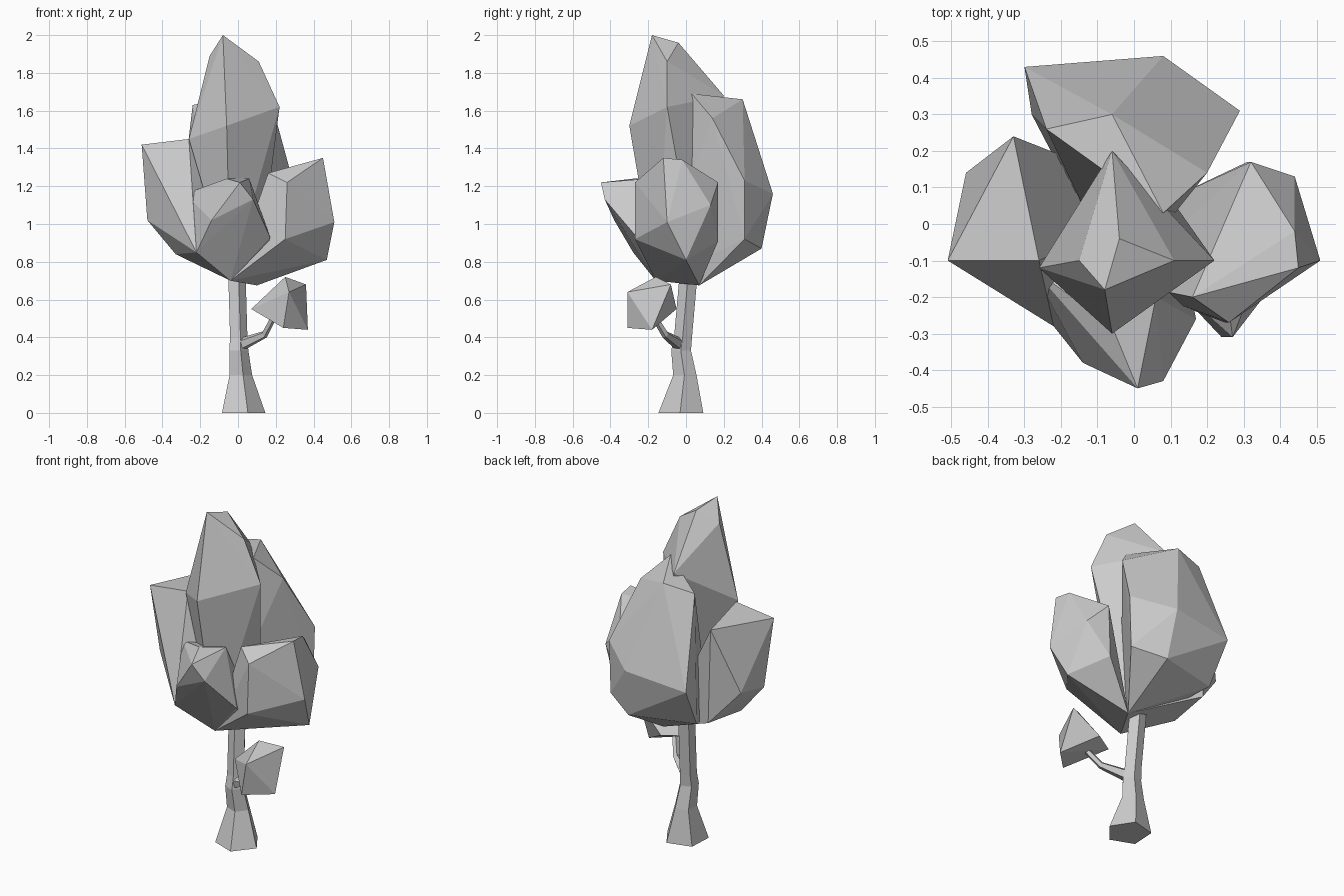
import bpy
import bmesh
from math import cos, sin, radians
from mathutils import Vector

default_cube = bpy.data.objects.get("Cube")
if default_cube:
    bpy.data.objects.remove(default_cube, do_unlink=True)


def make_material(name, colour):
    material = bpy.data.materials.new(name)
    material.use_nodes = True
    material.diffuse_color = colour
    shader = material.node_tree.nodes["Principled BSDF"]
    shader.inputs["Base Color"].default_value = colour
    return material


grey = make_material("plain grey", (0.6, 0.6, 0.6, 1))


def finish(bm, name):
    """Turn a bmesh into a flat-shaded object."""
    bmesh.ops.recalc_face_normals(bm, faces=bm.faces[:])
    mesh = bpy.data.meshes.new(name)
    bm.to_mesh(mesh)
    bm.free()
    mesh.materials.append(grey)
    obj = bpy.data.objects.new(name, mesh)
    bpy.context.scene.collection.objects.link(obj)


def faceted_lump(name, *corners):
    """Stretch a faceted skin over a few corner points."""
    bm = bmesh.new()
    verts = [bm.verts.new(corner) for corner in corners]
    result = bmesh.ops.convex_hull(bm, input=verts)
    inner = [item for item in result["geom_interior"]
             if isinstance(item, bmesh.types.BMVert)]
    bmesh.ops.delete(bm, geom=inner, context="VERTS")
    finish(bm, name)


def tapered_tube(name, axis, stations):
    """Bridge five-sided rings across an axis; a station is x, y, z, radius."""
    bm = bmesh.new()
    tilt = Vector((0, 0, 1)).rotation_difference(Vector(axis))
    angles = [radians(72 * side - 75) for side in range(5)]
    rings = []
    for *centre, radius in stations:
        spokes = [tilt @ Vector((cos(a), sin(a), 0)) for a in angles]
        rings.append([bm.verts.new(Vector(centre) + radius * spoke)
                      for spoke in spokes])
    for low, high in zip(rings, rings[1:]):
        for side in range(5):
            bm.faces.new((low[side - 1], low[side], high[side], high[side - 1]))
    bm.faces.new(rings[0])
    bm.faces.new(rings[-1])
    finish(bm, name)


# Trunk: flared at the foot with a slight kink
tapered_tube("trunk", (0, 0, 1), [
    (0.02, -0.025, 0, 0.125),
    (0.01, -0.005, 0.2, 0.065),
    (0, -0.025, 0.33, 0.055),
    (0, -0.015, 0.4, 0.05),
    (-0.01, 0.015, 0.74, 0.05),
])

# Side branch: leaves the trunk and bends up into the small leaf clump
tapered_tube("side_branch", (0.7, -0.5, 0.5), [
    (0.01, -0.03, 0.36, 0.037),
    (0.14, -0.11, 0.415, 0.02),
    (0.2, -0.18, 0.53, 0.017),
])

faceted_lump(
    "small_leaf_clump",
    (0.07, -0.13, 0.55), (0.25, -0.16, 0.72), (0.36, -0.08, 0.68),
    (0.37, -0.18, 0.44), (0.24, -0.31, 0.45), (0.27, -0.31, 0.64),
    (0.2, -0.05, 0.55),
)

# Crown: overlapping lumps that all grow from the same underside edge
underside = (-0.04, -0.16, 0.7), (0.1, 0.07, 0.675)

faceted_lump(
    "crown_spire", *underside,
    (-0.08, -0.18, 2), (-0.15, -0.1, 1.89), (-0.04, -0.04, 1.96),
    (0.11, -0.1, 1.86), (0.22, -0.1, 1.62), (-0.06, -0.3, 1.52),
    (-0.26, -0.12, 1.45), (-0.06, 0.2, 1.68),
)

faceted_lump(
    "crown_back", *underside,
    (-0.24, 0.26, 1.63), (-0.06, 0.3, 1.66), (0.08, 0.03, 1.69),
    (0.2, 0.14, 1.56), (0.29, 0.31, 1.23), (0.08, 0.46, 1.16),
    (-0.3, 0.43, 1.12), (-0.28, 0.3, 0.88), (0.1, 0.4, 0.87),
    (0.28, 0.31, 0.92),
)

faceted_lump(
    "crown_left", *underside,
    (0.45, -0.12, 1.35), (0.44, -0.02, 1.34), (0.44, 0.13, 1.1),
    (0.32, 0.17, 1.22), (0.26, -0.27, 1.22), (0.25, -0.27, 0.92),
    (0.51, -0.1, 1.01), (0.47, 0, 0.81), (0.31, 0.17, 0.91),
    (0.16, -0.2, 1.27),
)

faceted_lump(
    "crown_right", *underside,
    (-0.51, -0.1, 1.42), (-0.26, -0.1, 1.45), (-0.48, -0.05, 1.02),
    (-0.46, 0.14, 1.05), (-0.33, 0.24, 1.43), (-0.22, -0.28, 0.85),
    (-0.33, -0.05, 0.84), (-0.3, 0.22, 0.86),
)

faceted_lump(
    "crown_front", *underside,
    (0.01, -0.45, 1.22), (0.08, -0.43, 1.13), (-0.14, -0.38, 1.02),
    (0.06, -0.2, 1.24), (-0.06, -0.28, 1.24), (-0.22, -0.28, 0.85),
    (0.17, -0.26, 0.93), (-0.28, -0.12, 1.16),
)
